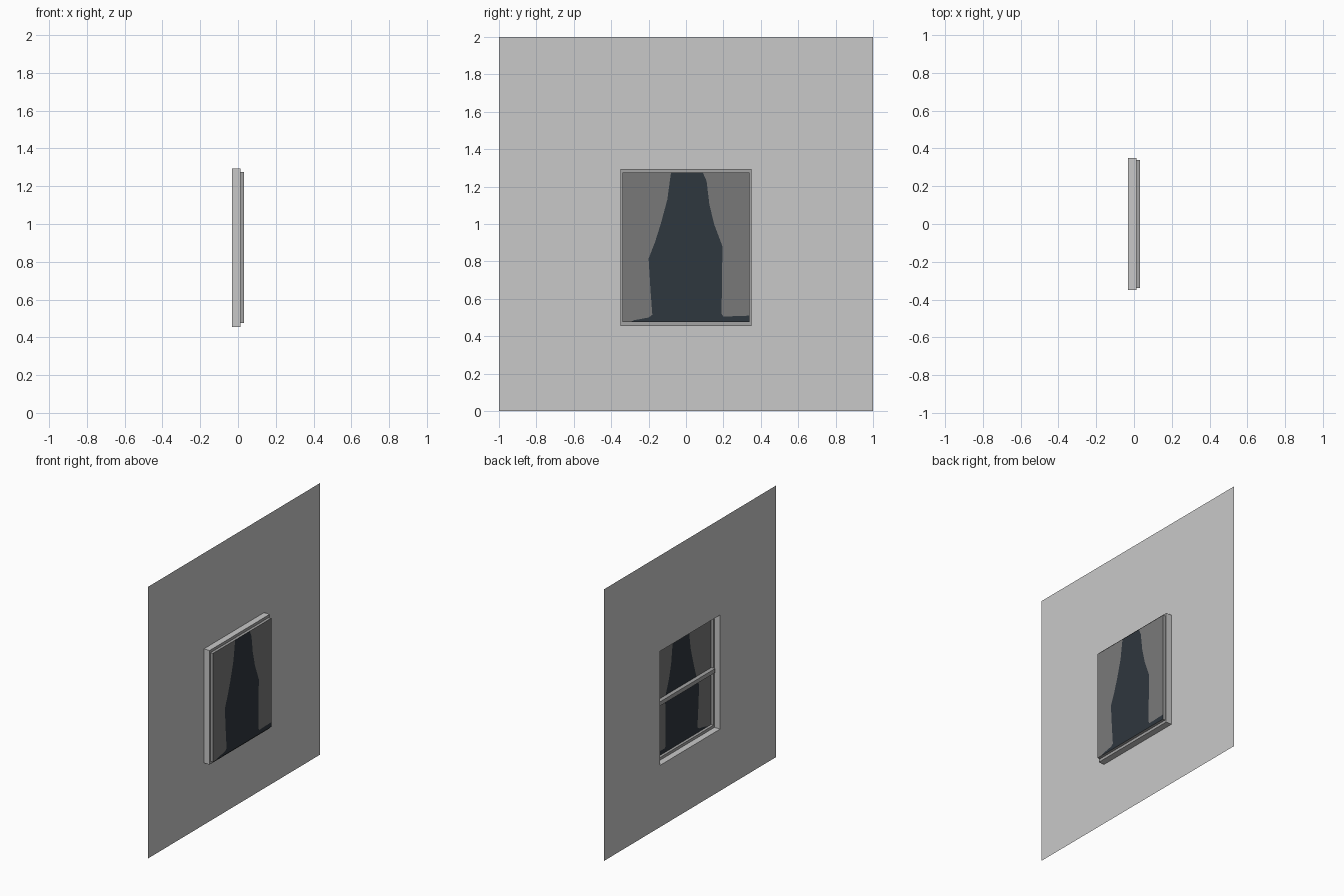
import bpy

if "Cube" in bpy.data.objects:
    bpy.data.objects.remove(bpy.data.objects["Cube"])

X_WALL, X_FRAME, X_PANE = -0.033, 0.013, 0.033


def material(name, r, g, b):
    lin = [((c / 255 + 0.055) / 1.055) ** 2.4 for c in (r, g, b)]
    m = bpy.data.materials.new(name)
    m.diffuse_color = (*lin, 1)
    m.use_nodes = True
    m.node_tree.nodes["Principled BSDF"].inputs["Base Color"].default_value = m.diffuse_color
    return m


LIGHT = material("light grey plaster", 201, 201, 201)
MID = material("mid grey trim", 163, 163, 163)
CURTAIN = material("dark grey curtain", 121, 121, 121)
GLASS = material("dark blue glass", 47, 55, 62)


def build(name, verts, faces, mat):
    me = bpy.data.meshes.new(name)
    me.from_pydata(verts, [], faces)
    me.materials.append(mat)
    ob = bpy.data.objects.new(name, me)
    bpy.context.collection.objects.link(ob)
    return ob


def rect(x, hw, z0, z1):
    return [(x, -hw, z0), (x, hw, z0), (x, hw, z1), (x, -hw, z1)]


def band(name, outer, inner, mat):
    """Four quads joining two rectangles: a flat ring or an open tube."""
    faces = [(i, (i + 1) % 4, (i + 1) % 4 + 4, i + 4) for i in range(4)]
    return build(name, outer + inner, faces, mat)


def sheet(name, outline, mat):
    return build(name, [(X_PANE, y, z) for y, z in outline],
                 [list(range(len(outline)))], mat)


# Wall sheet with its opening, and the frame standing out from it
band("wall", rect(X_WALL, 1, 0, 2), rect(X_WALL, 0.35, 0.455, 1.295), LIGHT)
band("window_frame", rect(X_WALL, 0.35, 0.455, 1.295),
     rect(X_FRAME, 0.35, 0.455, 1.295), LIGHT)
band("frame_face", rect(X_FRAME, 0.35, 0.455, 1.295),
     rect(X_FRAME, 0.34, 0.475, 1.275), MID)
band("sash_sides", rect(X_FRAME, 0.34, 0.475, 1.275),
     rect(X_PANE, 0.34, 0.475, 1.275), MID)

# Curtain edges, top to bottom
left = [(-0.08, 1.275), (-0.085, 1.24), (-0.10, 1.13), (-0.135, 1.0),
        (-0.165, 0.905), (-0.20, 0.815), (-0.19, 0.65), (-0.18, 0.515),
        (-0.20, 0.50), (-0.28, 0.485), (-0.30, 0.475)]
right = [(0.09, 1.275), (0.11, 1.23), (0.125, 1.105), (0.15, 1.0),
         (0.195, 0.88), (0.19, 0.52), (0.20, 0.505), (0.34, 0.51)]

# Dark glass between the curtains, and the curtains either side
sheet("glass", left + [(0.34, 0.475)] + right[::-1], GLASS)
sheet("curtain_left", [(-0.34, 1.275), (-0.34, 0.475)] + left[::-1], CURTAIN)
sheet("curtain_right", right + [(0.34, 1.275)], CURTAIN)

# Middle rail behind the glass
bpy.ops.mesh.primitive_cube_add(size=1, location=(0.016, 0, 0.88))
rail = bpy.context.object
rail.name = "middle_rail"
rail.scale = (0.03, 0.68, 0.03)
rail.data.materials.append(MID)
